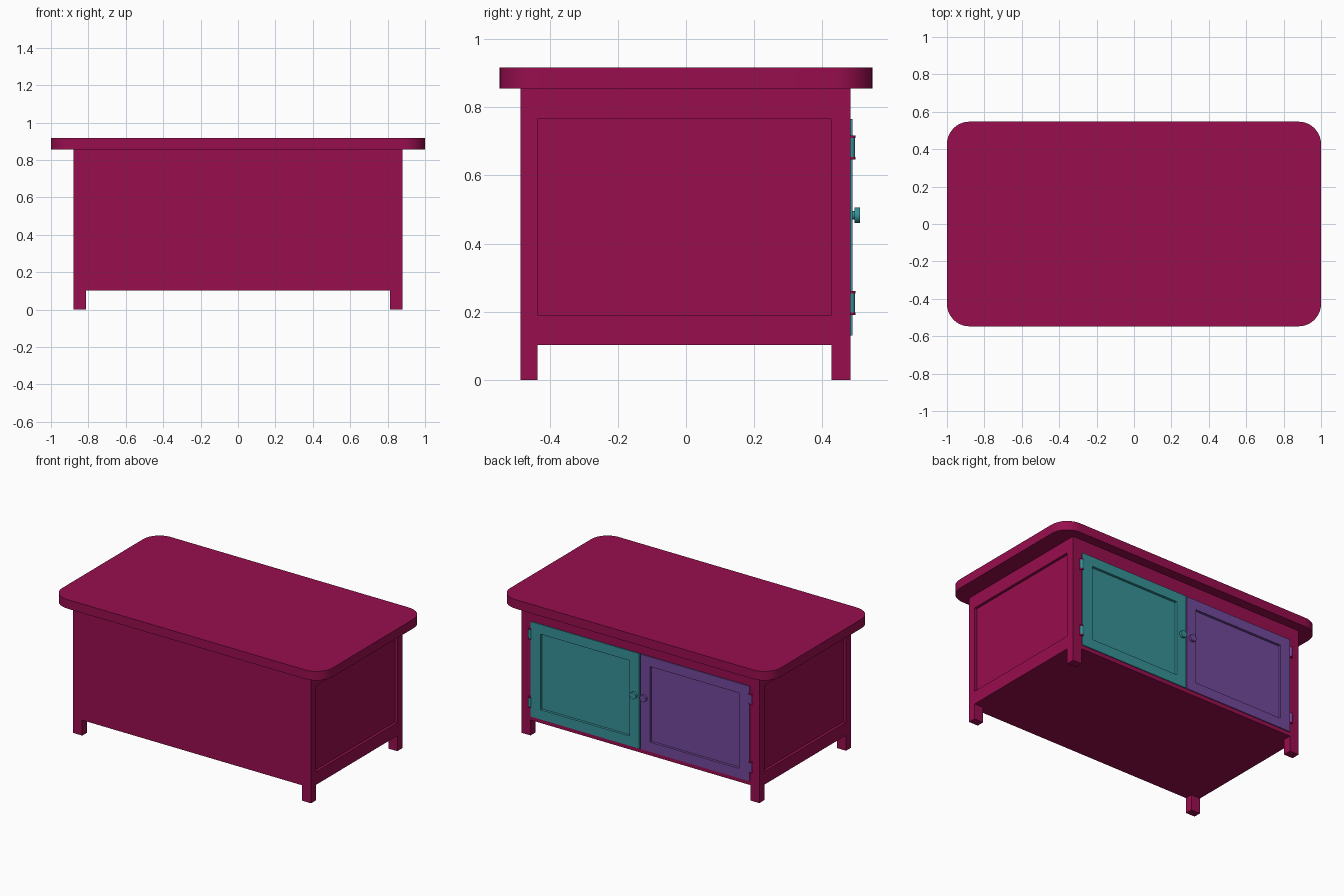
import bpy
import math

if "Cube" in bpy.data.objects:
    bpy.data.objects.remove(bpy.data.objects["Cube"], do_unlink=True)


def material(name, rgb):
    m = bpy.data.materials.new(name)
    m.use_nodes = True
    color = (*rgb, 1)
    m.diffuse_color = color
    bsdf = next(n for n in m.node_tree.nodes if n.type == 'BSDF_PRINCIPLED')
    bsdf.inputs["Base Color"].default_value = color
    return m


CRIMSON = material("crimson paint", (0.314, 0.0044, 0.076))
TEAL = material("teal paint", (0.037, 0.288, 0.314))
PURPLE = material("purple paint", (0.168, 0.065, 0.328))


def box(name, x, y, z, mat):
    """Box from (min, max) ranges along each axis."""
    bpy.ops.mesh.primitive_cube_add(size=1)
    o = bpy.context.object
    o.name = name
    for v in o.data.vertices:
        v.co = [r[0] if c < 0 else r[1] for c, r in zip(v.co, (x, y, z))]
    o.data.materials.append(mat)
    return o


def cut(target, x, y, z):
    """Remove a box-shaped volume from the target."""
    cutter = box("cutter", x, y, z, target.data.materials[0])
    cutter.hide_render = True
    mod = target.modifiers.new("cut", 'BOOLEAN')
    mod.operation = 'DIFFERENCE'
    mod.solver = 'EXACT'
    mod.object = cutter
    bpy.context.view_layer.objects.active = target
    bpy.ops.object.modifier_apply(modifier=mod.name)
    bpy.data.objects.remove(cutter, do_unlink=True)


def rod(name, radius, depth, loc, mat, along_y=False):
    bpy.ops.mesh.primitive_cylinder_add(
        vertices=20, radius=radius, depth=depth, location=loc,
        rotation=(math.pi / 2 if along_y else 0, 0, 0))
    o = bpy.context.object
    o.name = name
    o.data.materials.append(mat)
    bpy.ops.object.shade_smooth_by_angle(angle=math.radians(35))
    return o


# Tabletop: slab with rounded vertical corners
top = box("tabletop", (-1, 1), (-0.547, 0.547), (0.855, 0.916), CRIMSON)
weights = top.data.attributes.new("bevel_weight_edge", 'FLOAT', 'EDGE')
for e in top.data.edges:
    a, b = (top.data.vertices[i].co for i in e.vertices)
    weights.data[e.index].value = 1.0 if abs(a.z - b.z) > 0.01 else 0.0
bevel = top.modifiers.new("round corners", 'BEVEL')
bevel.limit_method = 'WEIGHT'
bevel.width = 0.12
bevel.segments = 10
bpy.context.view_layer.objects.active = top
bpy.ops.object.modifier_apply(modifier=bevel.name)
bpy.ops.object.shade_smooth_by_angle(angle=math.radians(35))

# Cabinet body: legs left by two crossing cuts, then panels and door opening
body = box("cabinet_body", (-0.88, 0.88), (-0.485, 0.482), (0, 0.855), CRIMSON)
cut(body, (-0.813, 0.813), (-1, 1), (-0.1, 0.103))
cut(body, (-1, 1), (-0.435, 0.427), (-0.1, 0.103))
for x in ((0.862, 1), (-1, -0.862)):
    cut(body, x, (-0.435, 0.427), (0.19, 0.766))
cut(body, (-0.81, 0.81), (0.45, 0.6), (0.13, 0.765))

# Doors with sunken panels, knobs and hinges
for side, label, mat in ((1, "left", TEAL), (-1, "right", PURPLE)):
    def span(a, b):
        return tuple(sorted((side * a, side * b)))

    door = box(label + "_door", span(0.005, 0.81), (0.45, 0.488),
               (0.13, 0.765), mat)
    cut(door, span(0.075, 0.735), (0.471, 0.6), (0.195, 0.7))

    rod(label + "_knob_stem", 0.012, 0.02, (side * 0.037, 0.494, 0.483),
        mat, True)
    rod(label + "_knob", 0.023, 0.016, (side * 0.037, 0.502, 0.483),
        mat, True)

    for level, z in (("lower", 0.226), ("upper", 0.682)):
        name = f"{label}_{level}_hinge"
        rod(name, 0.012, 0.055, (side * 0.816, 0.484, z), mat)
        for end, dz in (("bottom", -0.0315), ("top", 0.0315)):
            rod(f"{name}_{end}_cap", 0.0125, 0.008,
                (side * 0.816, 0.484, z + dz), CRIMSON)
